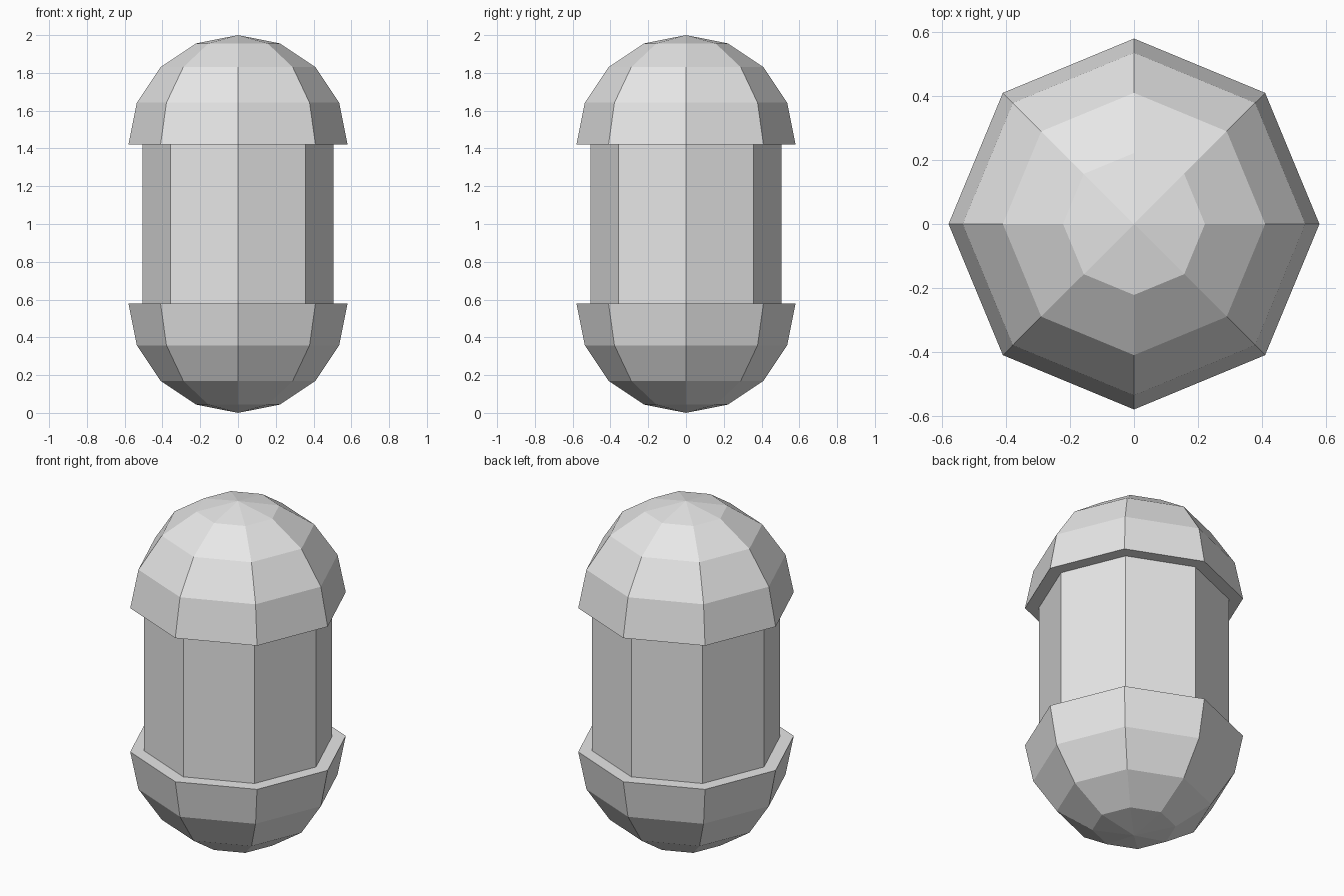
import bpy
import bmesh
from math import sin, cos, pi

SIDES = 8
CAP_RADIUS = 0.58
BODY_RADIUS = 0.505
CAP_RINGS = 4

old = bpy.data.objects.get("Cube")
if old:
    bpy.data.objects.remove(old, do_unlink=True)

# Single plain grey
grey = bpy.data.materials.new("light grey")
grey.use_nodes = True
colour = (0.8, 0.8, 0.8, 1)
grey.diffuse_color = colour
grey.node_tree.nodes["Principled BSDF"].inputs["Base Color"].default_value = colour


def lathe(name, profile):
    """Turn a (radius, height) profile around z; close open ends with a flat face."""
    bm = bmesh.new()
    rings = []
    for r, z in profile:
        if r < 1e-5:
            rings.append([bm.verts.new((0, 0, z))] * SIDES)
        else:
            rings.append([bm.verts.new((r * cos(2 * pi * i / SIDES),
                                        r * sin(2 * pi * i / SIDES), z))
                          for i in range(SIDES)])
    for low, high in zip(rings, rings[1:]):
        for i in range(SIDES):
            j = (i + 1) % SIDES
            corners = dict.fromkeys((low[i], low[j], high[j], high[i]))
            bm.faces.new(list(corners))
    for ring in (rings[0], rings[-1]):
        if ring[0] is not ring[1]:
            bm.faces.new(ring)
    bmesh.ops.recalc_face_normals(bm, faces=bm.faces)
    mesh = bpy.data.meshes.new(name)
    bm.to_mesh(mesh)
    bm.free()
    mesh.materials.append(grey)
    obj = bpy.data.objects.new(name, mesh)
    bpy.context.collection.objects.link(obj)
    return obj


# Faceted domes at both ends
arc = [k * pi / 2 / CAP_RINGS for k in range(CAP_RINGS + 1)]
for name, base, direction in (("bottom_dome", CAP_RADIUS, -1),
                              ("top_dome", 2 - CAP_RADIUS, 1)):
    lathe(name, [(CAP_RADIUS * cos(a), base + direction * CAP_RADIUS * sin(a))
                 for a in arc])

# Straight eight-sided body between the domes
lathe("body", [(BODY_RADIUS, CAP_RADIUS), (BODY_RADIUS, 2 - CAP_RADIUS)])
